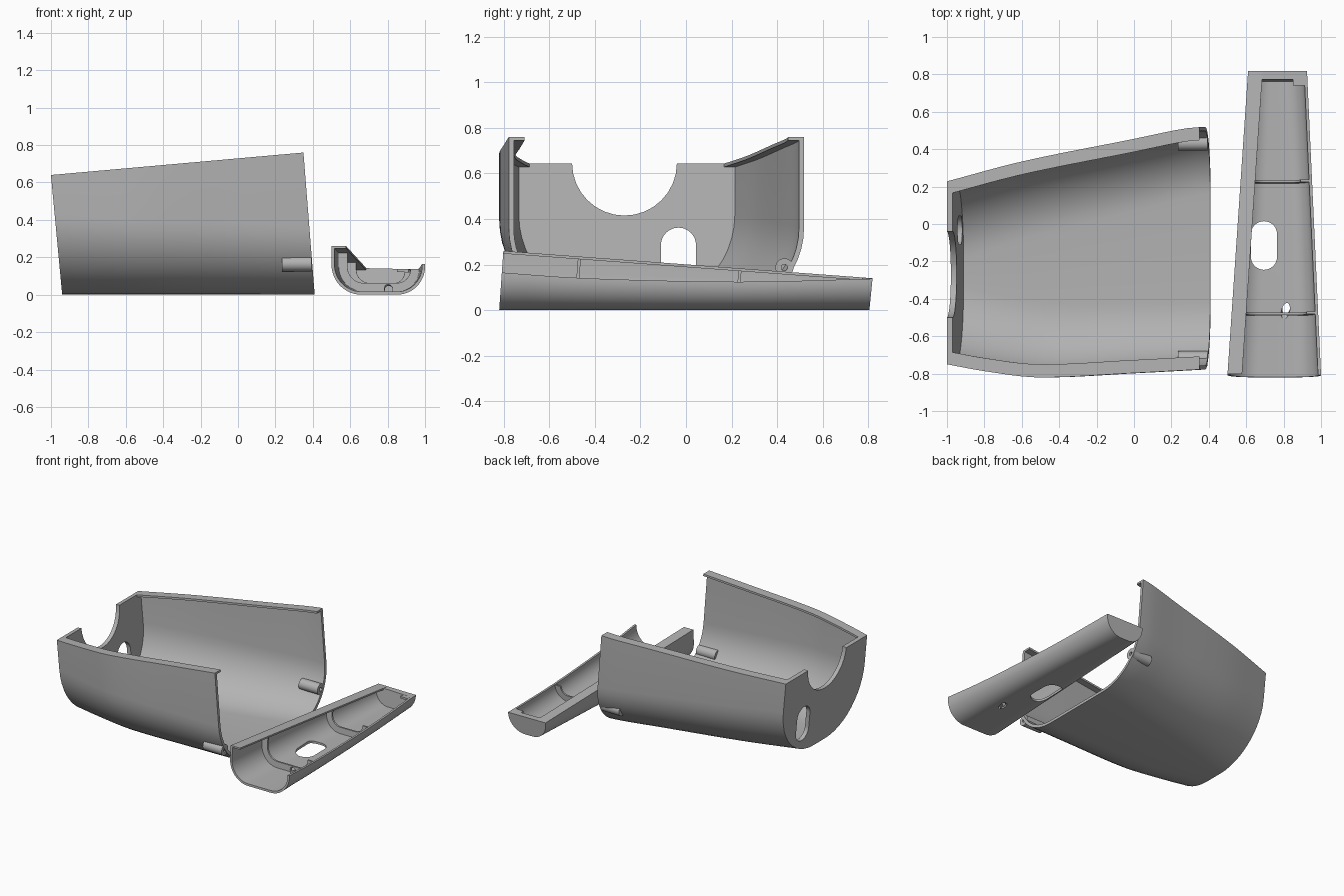
import bpy, bmesh, math
from mathutils import Vector

if "Cube" in bpy.data.objects:
    bpy.data.objects.remove(bpy.data.objects["Cube"])

grey = bpy.data.materials.new("plain_grey")
grey.diffuse_color = (0.45, 0.45, 0.45, 1)
grey.use_nodes = True
grey.node_tree.nodes["Principled BSDF"].inputs["Base Color"].default_value = grey.diffuse_color


def lerp(a, b, t):
    return a + (b - a) * t


def curve(points, u):
    """Piecewise smooth value through (u, value) points."""
    n = len(points)
    for i in range(n - 1):
        (u0, v0), (u1, v1) = points[i], points[i + 1]
        if u <= u1 or i == n - 2:
            pa, pb = points[max(i - 1, 0)], points[min(i + 2, n - 1)]
            m0 = (v1 - pa[1]) / (u1 - pa[0]) * (u1 - u0)
            m1 = (pb[1] - v0) / (pb[0] - u0) * (u1 - u0)
            k = (u - u0) / (u1 - u0)
            return ((2*k**3 - 3*k**2 + 1) * v0 + (k**3 - 2*k**2 + k) * m0
                    + (3*k**2 - 2*k**3) * v1 + (k**3 - k**2) * m1)


def loft(name, rings, smooth=True):
    """Skin closed rings of equal length and cap both ends."""
    bm = bmesh.new()
    vs = [[bm.verts.new(p) for p in r] for r in rings]
    n = len(vs[0])
    for a, b in zip(vs, vs[1:]):
        for i in range(n):
            bm.faces.new((a[i], a[(i + 1) % n], b[(i + 1) % n], b[i]))
    caps = [bm.faces.new(vs[0]), bm.faces.new(vs[-1])]
    bmesh.ops.recalc_face_normals(bm, faces=bm.faces)
    bmesh.ops.triangulate(bm, faces=caps)
    me = bpy.data.meshes.new(name)
    bm.to_mesh(me)
    bm.free()
    ob = bpy.data.objects.new(name, me)
    bpy.context.collection.objects.link(ob)
    me.materials.append(grey)
    if smooth:
        shade(ob)
    return ob


def activate(ob):
    bpy.ops.object.select_all(action='DESELECT')
    ob.select_set(True)
    bpy.context.view_layer.objects.active = ob


def shade(ob):
    activate(ob)
    bpy.ops.object.shade_smooth_by_angle(angle=math.radians(30))


def cut(ob, cutter):
    mod = ob.modifiers.new("cut", 'BOOLEAN')
    mod.operation, mod.solver, mod.object = 'DIFFERENCE', 'EXACT', cutter
    activate(ob)
    bpy.ops.object.modifier_apply(modifier=mod.name)
    bpy.data.objects.remove(cutter)
    shade(ob)


def stadium(u, v0, v1, r, n=16):
    """Slot outline, long in v, with round ends."""
    arc = [math.pi * i / n for i in range(n + 1)]
    return ([(u + r * math.cos(a), v1 + r * math.sin(a)) for a in arc]
            + [(u - r * math.cos(a), v0 - r * math.sin(a)) for a in arc])


def rod(name, p0, p1, r, n=24):
    p0, p1 = Vector(p0), Vector(p1)
    q = (p1 - p0).to_track_quat('Z', 'Y')
    ring = [q @ Vector((r * math.cos(2 * math.pi * i / n), r * math.sin(2 * math.pi * i / n), 0))
            for i in range(n)]
    return loft(name, [[p + v for v in ring] for p in (p0, p1)])


def trough(a, b, ra, rb, za, zb, off, n=12):
    """Open U outline from side a to side b, inset by off."""
    pts = [(a + off, za)]
    for c, r, start in ((a + ra, ra, 180), (b - rb, rb, 270)):
        for i in range(n + 1):
            g = math.radians(start + 90 * i / n)
            pts.append((c + (r - off) * math.cos(g), r + (r - off) * math.sin(g)))
    return pts + [(b - off, zb)]


def wall(a, b, ra, rb, za, zb, o0, o1, lip_a=0, lip_b=0, t=0.015):
    """Closed U-shaped band, optionally with inward lips on the rims."""
    outer = trough(a, b, ra, rb, za, zb, o0)
    inner = trough(a, b, ra, rb, za - t * bool(lip_a), zb - t * bool(lip_b), o1)
    right = [(b - lip_b, zb), (b - lip_b, zb - t)] if lip_b else []
    left = [(a + lip_a, za - t), (a + lip_a, za)] if lip_a else []
    return outer + right + inner[::-1] + left


# ---- wide tub ----
FRONT = [(0, -0.75), (0.15, -0.787), (0.36, -0.82), (0.74, -0.797), (1, -0.778)]
BACK = [(0, 0.228), (0.3, 0.335), (0.74, 0.455), (0.93, 0.508), (1, 0.518)]


def tub_dims(t):
    r = lerp(0.42, 0.36, t)
    z = lerp(0.64, 0.76, t)
    return curve(FRONT, t), curve(BACK, t), r, r, z, z


def tub_place(pts, t):
    return [(lerp(-0.94 - 0.094 * z, 0.41 - 0.079 * z, t), y, z) for y, z in pts]


N = 20
loft("tub_shell", [tub_place(wall(*tub_dims(i / N), 0, 0.022, 0.07, 0.07), i / N)
                   for i in range(N + 1)])

# end wall with a round notch and a slot
end_wall = loft("tub_end_wall", [tub_place(trough(*tub_dims(t), 0.018), t) for t in (0, 0.023)])
for outline in (stadium(-0.27, 0.645, 0.8, 0.23), stadium(-0.033, 0.175, 0.285, 0.077)):
    cut(end_wall, loft("cutter", [[(x, y, z) for y, z in outline] for x in (-1.1, -0.8)]))

# screw bosses beside the open end
for name, y, z in (("front_screw_boss", -0.72, 0.165), ("back_screw_boss", 0.432, 0.187)):
    boss = rod(name, (0.235, y, z), (0.393, y, z), 0.04)
    cut(boss, rod("cutter", (0.27, y, z), (0.45, y, z), 0.014))


# ---- narrow tray ----
RIM = [(0, 0.165), (0.2, 0.142), (0.5, 0.127), (0.7, 0.125), (1, 0.138)]


def tray_dims(s):
    zr = curve(RIM, s)
    return (lerp(0.5, 0.61, s), lerp(1.0, 0.925, s), lerp(0.16, 0.12, s),
            min(0.15, zr * 0.96), lerp(0.26, 0.14, s), zr)


def tray_place(pts, s):
    return [(x, lerp(-0.82 + 0.07 * z, 0.805 + 0.1 * z, s), z) for x, z in pts]


M = 14
tray = loft("tray_shell", [tray_place(wall(*tray_dims(i / M), 0, 0.016, 0.078, 0, 0.012), i / M)
                           for i in range(M + 1)])
loft("tray_back_wall", [tray_place(trough(*tray_dims(s), 0.008), s) for s in (0.972, 1)])

# curved ribs across the tray
ribs = []
for name, s in (("front_rib", 0.202), ("back_rib", 0.637)):
    ribs.append(loft(name, [tray_place(wall(*tray_dims(q)[:4], tray_dims(q)[4] - 0.006,
                                            tray_dims(q)[5] - 0.004, 0.01, 0.062), q)
                            for q in (s, s + 0.008)]))

# floor slot and slanted screw hole
cut(tray, loft("cutter", [[(x, y, z) for x, y in stadium(0.695, -0.175, -0.055, 0.07)]
                          for z in (-0.1, 0.1)]))
for part in (tray, ribs[0]):
    cut(part, rod("cutter", (0.795, -0.53, 0.055), (0.83, -0.38, -0.035), 0.022))

# small catch in the back corner
loft("tray_catch", [[(0.85, y, 0.122), (0.912, y, 0.122), (0.912, y, 0.137), (0.85, y, 0.137)]
                    for y in (0.74, 0.78)], smooth=False)
